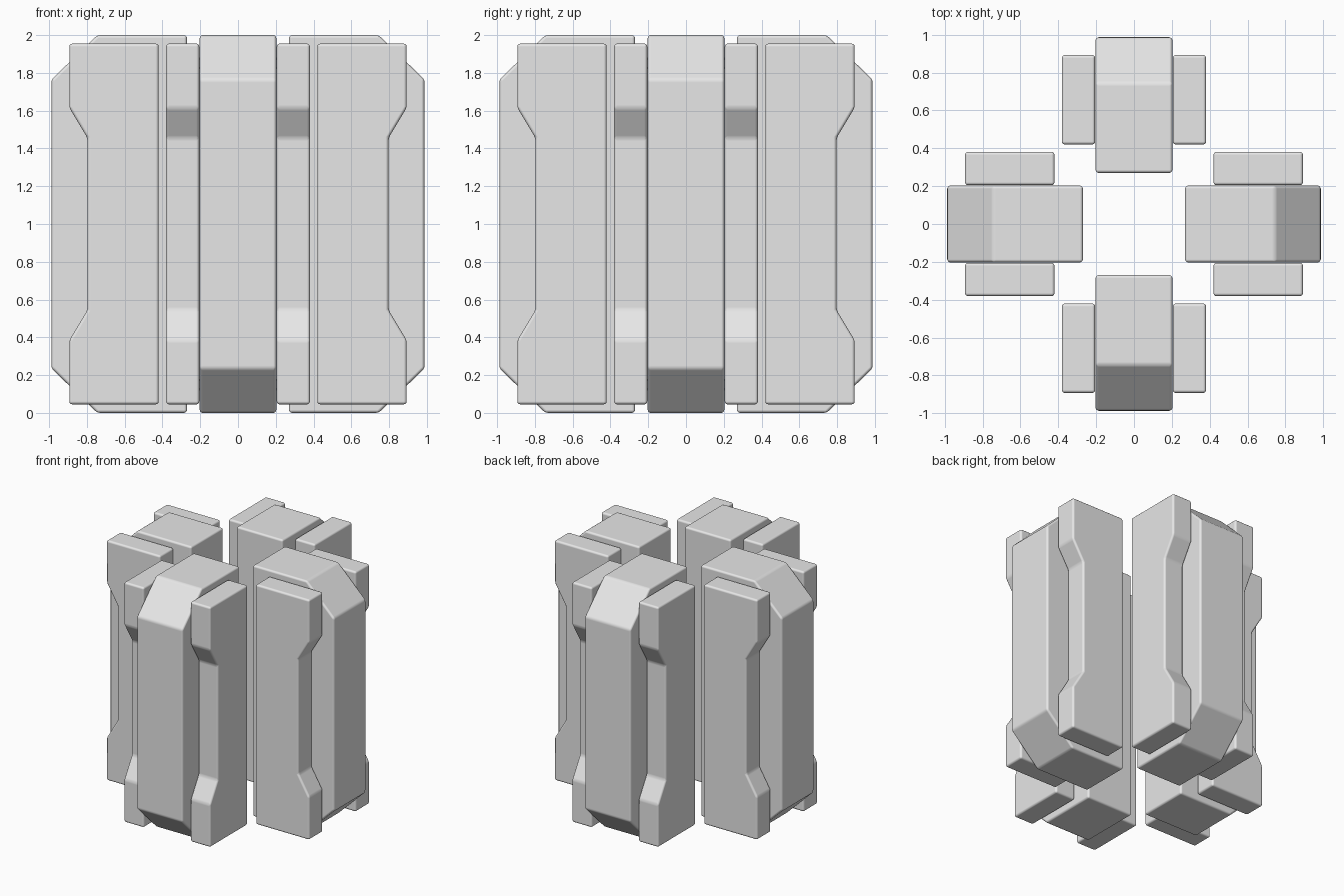
import bpy, bmesh, math
from mathutils import Matrix

cube = bpy.data.objects.get("Cube")
if cube:
    bpy.data.objects.remove(cube, do_unlink=True)

grey = bpy.data.materials.new("light_grey")
grey.use_nodes = True
grey.diffuse_color = (0.8, 0.8, 0.8, 1)
grey.node_tree.nodes["Principled BSDF"].inputs["Base Color"].default_value = (0.8, 0.8, 0.8, 1)


def mirrored(half):
    """Complete an upper (radius, height) outline below mid height."""
    return half + [(r, 2 - z) for r, z in reversed(half)]


def slab(name, outline, t0, t1, angle):
    """Extrude an outline sideways from t0 to t1, soften it and turn it about z."""
    bm = bmesh.new()
    face = bm.faces.new([bm.verts.new((r, t0, z)) for r, z in outline])
    side = bmesh.ops.extrude_face_region(bm, geom=[face])
    verts = [v for v in side["geom"] if isinstance(v, bmesh.types.BMVert)]
    bmesh.ops.translate(bm, verts=verts, vec=(0, t1 - t0, 0))
    bmesh.ops.recalc_face_normals(bm, faces=bm.faces)
    bmesh.ops.transform(bm, matrix=Matrix.Rotation(angle, 4, 'Z'), verts=bm.verts)
    mesh = bpy.data.meshes.new(name)
    bm.to_mesh(mesh)
    bm.free()
    mesh.materials.append(grey)
    mesh.shade_smooth()
    obj = bpy.data.objects.new(name, mesh)
    bpy.context.collection.objects.link(obj)
    bevel = obj.modifiers.new("soft_edges", 'BEVEL')
    bevel.width = 0.016
    bevel.segments = 3
    bevel.limit_method = 'ANGLE'
    bevel.angle_limit = math.radians(20)
    bevel.harden_normals = True


# Radial outlines: chamfered core and waisted side plate
core = mirrored([(0.27, 2.0), (0.745, 2.0), (0.987, 1.765)])
plate = mirrored([(0.42, 1.955), (0.893, 1.955), (0.893, 1.615), (0.797, 1.455)])

# Four identical arms around the open centre
for i, arm in enumerate(("left", "back", "right", "front")):
    turn = i * math.pi / 2
    slab(arm + "_core", core, -0.203, 0.203, turn)
    slab(arm + "_side_plate_a", plate, 0.205, 0.381, turn)
    slab(arm + "_side_plate_b", plate, -0.381, -0.205, turn)
